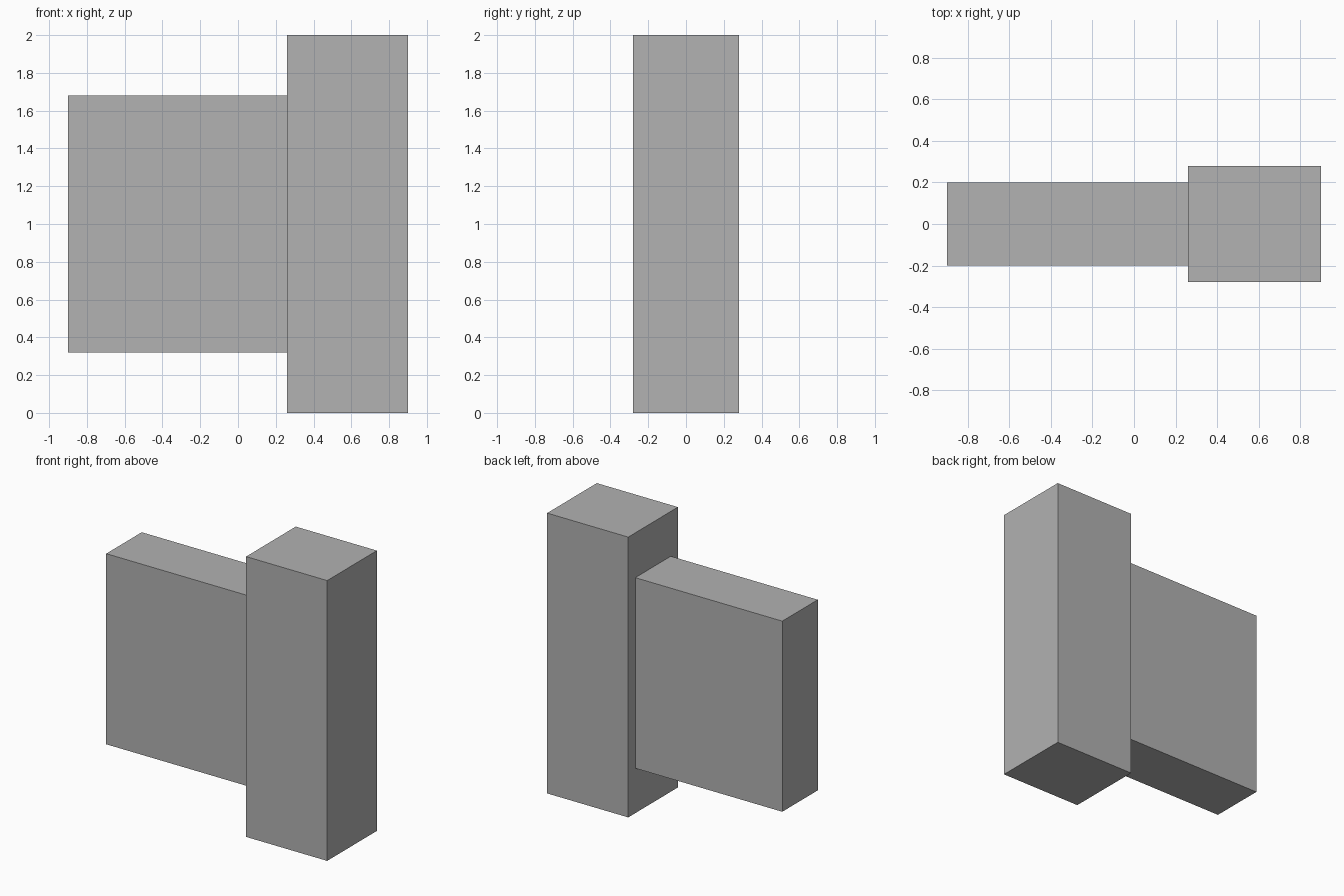
import bpy
from mathutils import Vector

# Remove the default cube
cube = bpy.data.objects.get("Cube")
if cube:
    bpy.data.objects.remove(cube, do_unlink=True)

# Single plain grey
grey = bpy.data.materials.new("plain_grey")
grey.use_nodes = True
colour = (0.445, 0.445, 0.445, 1.0)
grey.diffuse_color = colour
grey.node_tree.nodes["Principled BSDF"].inputs["Base Color"].default_value = colour


def box(name, low, high):
    """Axis-aligned block between two opposite corners."""
    low, high = Vector(low), Vector(high)
    bpy.ops.mesh.primitive_cube_add(size=1, location=(low + high) / 2)
    obj = bpy.context.object
    obj.name = name
    obj.scale = high - low
    bpy.ops.object.transform_apply(location=False, rotation=False, scale=True)
    obj.data.materials.append(grey)
    return obj


# Tall post on the left side
box("post", (0.26, -0.28, 0), (0.9, 0.28, 2))

# Thinner panel butted against the post
box("panel", (-0.9, -0.2, 0.32), (0.26, 0.2, 1.68))
